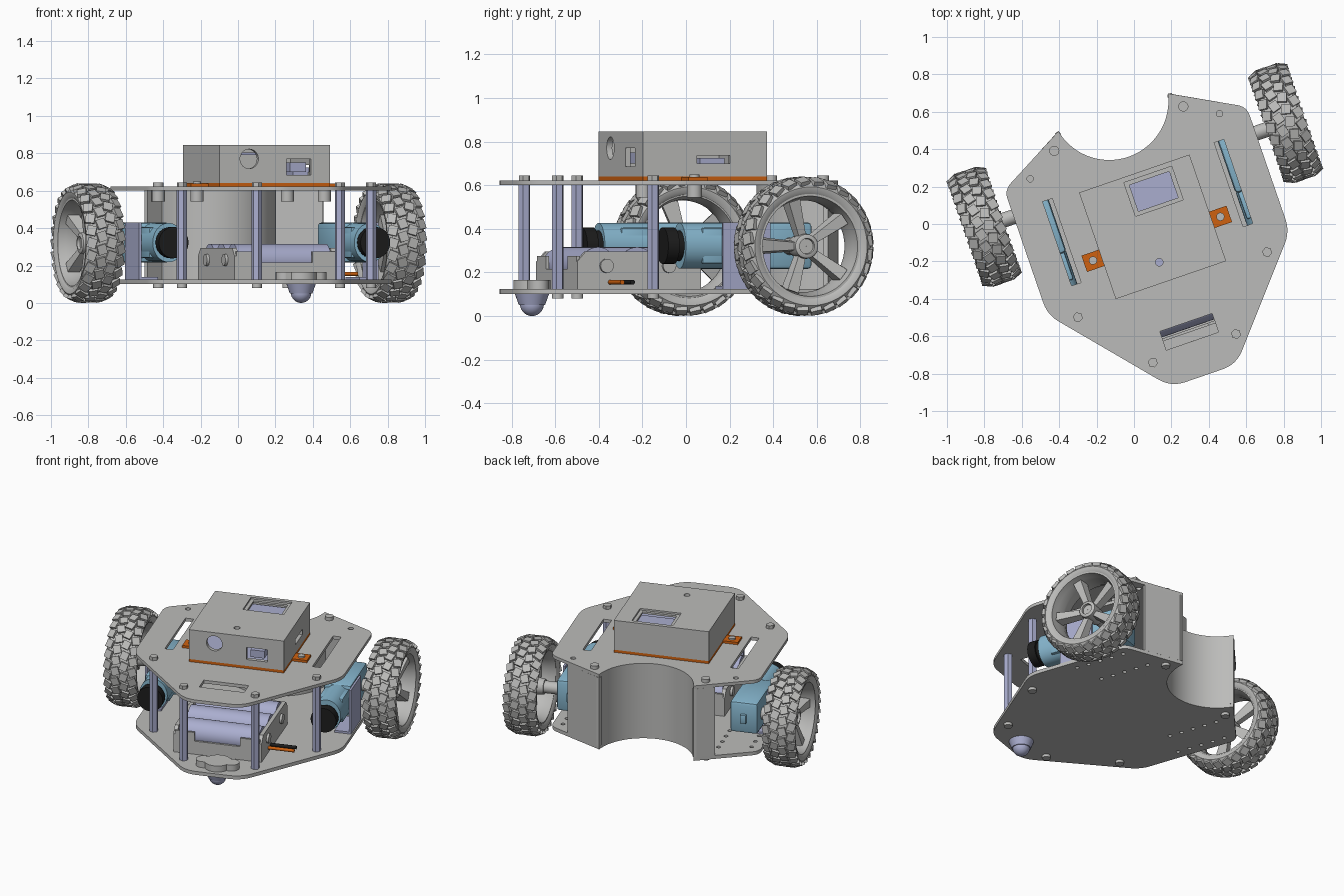
import bpy, bmesh, math
from mathutils import Matrix, Vector

if "Cube" in bpy.data.objects:
    bpy.data.objects.remove(bpy.data.objects["Cube"])

# The robot is built in its own frame (axle along x), then turned 19 degrees at the end
PLACE = Matrix.Translation((0.004, 0.262, 0)) @ Matrix.Rotation(math.radians(19), 4, 'Z')

def material(name, rgb):
    m = bpy.data.materials.new(name)
    m.diffuse_color = (*rgb, 1)
    m.use_nodes = True
    m.node_tree.nodes["Principled BSDF"].inputs["Base Color"].default_value = m.diffuse_color
    return m

GREY = material("light_grey", (0.50, 0.50, 0.49))
BLUE = material("motor_blue", (0.24, 0.47, 0.62))
LILAC = material("pale_lilac", (0.40, 0.42, 0.62))
ORANGE = material("orange", (0.62, 0.12, 0.005))
BLACK = material("black", (0.012, 0.012, 0.012))

def finish(name, bm, mat):
    bmesh.ops.recalc_face_normals(bm, faces=bm.faces)
    me = bpy.data.meshes.new(name)
    bm.to_mesh(me)
    bm.free()
    me.materials.append(mat)
    ob = bpy.data.objects.new(name, me)
    bpy.context.collection.objects.link(ob)
    return ob

def box(bm, x0, x1, y0, y1, z0, z1, bevel=0):
    mtx = Matrix.Translation(((x0+x1)/2, (y0+y1)/2, (z0+z1)/2)) @ Matrix.Diagonal((abs(x1-x0), abs(y1-y0), abs(z1-z0), 1))
    vs = bmesh.ops.create_cube(bm, size=1, matrix=mtx)['verts']
    if bevel:
        es = {e for v in vs for e in v.link_edges}
        bmesh.ops.bevel(bm, geom=list(es), offset=bevel, segments=2, profile=0.5, affect='EDGES')

def cyl(bm, c, r, h, axis='z', n=24, r2=None, flat=1):
    rot = {'z': Matrix(), 'x': Matrix.Rotation(math.pi/2, 4, 'Y'), 'y': Matrix.Rotation(math.pi/2, 4, 'X')}[axis]
    mtx = Matrix.Translation(c) @ Matrix.Diagonal((flat, 1, 1, 1)) @ rot
    bmesh.ops.create_cone(bm, cap_ends=True, segments=n, radius1=r, radius2=r if r2 is None else r2, depth=h, matrix=mtx)

def prism(bm, pts, a, b, axis='z'):
    f = (lambda p, t: (p[0], p[1], t)) if axis == 'z' else (lambda p, t: (t, p[0], p[1]))
    lo = [bm.verts.new(f(p, a)) for p in pts]
    hi = [bm.verts.new(f(p, b)) for p in pts]
    bm.faces.new(lo)
    bm.faces.new(hi)
    for i in range(len(pts)):
        j = (i+1) % len(pts)
        bm.faces.new((lo[i], lo[j], hi[j], hi[i]))

def lathe(bm, prof, c, sx, n=64):
    # closed (x, radius) profile turned about the x axis
    rings = []
    for k in range(n):
        t = 2*math.pi*k/n
        rings.append([bm.verts.new((c[0]+sx*x, c[1]+r*math.cos(t), c[2]+r*math.sin(t))) for x, r in prof])
    for k in range(n):
        a, b = rings[k], rings[(k+1) % n]
        for i in range(len(prof)):
            j = (i+1) % len(prof)
            bm.faces.new((a[i], a[j], b[j], b[i]))

def cut(ob, bm):
    cutter = finish("cutter", bm, GREY)
    cutter.hide_render = True
    mod = ob.modifiers.new("cut", 'BOOLEAN')
    mod.object, mod.operation, mod.solver = cutter, 'DIFFERENCE', 'EXACT'
    dg = bpy.context.evaluated_depsgraph_get()
    me = bpy.data.meshes.new_from_object(ob.evaluated_get(dg))
    ob.modifiers.clear()
    ob.data = me
    bpy.data.objects.remove(cutter)

def fillet(p, q, s, d):
    p, q, s = Vector(p), Vector(q), Vector(s)
    a, b = q+(p-q).normalized()*d, q+(s-q).normalized()*d
    return [tuple(a*(1-t)**2 + q*2*t*(1-t) + b*t*t) for t in [i/6 for i in range(7)]]

# Chassis plates with a round bay at the back
def arc(r):
    return [(r*math.cos(t), 0.42+r*math.sin(t)) for t in [math.radians(-168+156*i/36) for i in range(37)]]

TIP, C1, C2, C3 = (0.31, 0.355), (0.685, 0.15), (0.685, -0.555), (0.185, -1.135)
half = fillet(TIP, C1, C2, 0.05) + fillet(C1, C2, C3, 0.07) + fillet(C2, C3, (-0.185, -1.135), 0.08)
outline = arc(0.317) + half + [(-x, y) for x, y in reversed(half)]
POSTS = [(s*x, y) for s in (-1, 1) for x, y in ((0.535, -0.62), (0.235, -0.98))]
REAR = [(s*0.365, 0.262) for s in (-1, 1)]

bm = bmesh.new(); prism(bm, outline, 0.60, 0.622)
top_plate = finish("top_plate", bm, GREY)
bm = bmesh.new()
for s in (-1, 1):
    box(bm, s*0.458, s*0.512, -0.45, 0.025, 0.5, 0.7)
    cyl(bm, (s*0.535, 0.163, 0.61), 0.017, 0.2)
box(bm, -0.145, 0.15, -0.94, -0.835, 0.5, 0.7)
cut(top_plate, bm)

bm = bmesh.new(); prism(bm, outline, 0.10, 0.124)
bottom_plate = finish("bottom_plate", bm, GREY)
bm = bmesh.new()
for s in (-1, 1):
    for i in range(5):
        cyl(bm, (s*0.42, 0.16-0.085*i, 0.11), 0.013, 0.1, n=12)
        cyl(bm, (s*0.62, 0.10-0.085*i, 0.11), 0.013, 0.1, n=12)
cut(bottom_plate, bm)

# Curved rear wall with flat returns on the two horns
bm = bmesh.new()
prism(bm, arc(0.317) + arc(0.337)[::-1], 0.124, 0.60)
d = (Vector(C1)-Vector(TIP)).normalized()
n = Vector((d.y, -d.x))*0.022
for s, length in ((1, 0.28), (-1, 0.14)):
    q = [Vector(TIP), Vector(TIP)+d*length, Vector(TIP)+d*length+n, Vector(TIP)+n]
    prism(bm, [(s*p.x, p.y) for p in q], 0.124, 0.60)
finish("rear_wall", bm, GREY)

# Hex standoffs with screws and nuts
bm = bmesh.new()
for x, y in POSTS:
    cyl(bm, (x, y, 0.362), 0.028, 0.476, n=6)
finish("standoffs", bm, LILAC)
bm = bmesh.new()
for x, y in POSTS + REAR:
    cyl(bm, (x, y, 0.633), 0.027, 0.024, n=6 if (x, y) in POSTS else 20)
    cyl(bm, (x, y, 0.091), 0.027, 0.02, n=20)
for x, y in REAR + [(-0.36, -0.36), (0.36, -0.36)]:
    cyl(bm, (x, y, 0.572), 0.035, 0.058, n=16)
finish("screws", bm, GREY)

# Wheels, motors, brackets on both sides
TYRE = [(-.088, .235), (-.1, .25), (-.104, .272), (-.085, .297), (-.045, .305), (.045, .305), (.085, .297), (.104, .272), (.1, .25), (.088, .235)]
RIM = [(-.09, .245), (.092, .245), (.092, .23), (.05, .222), (.0, .21), (-.05, .215), (-.09, .23)]
HUB = [(-.085, .02), (-.085, .05), (.0, .06), (.045, .055), (.05, .045), (.05, .036), (.035, .034), (.035, .001), (-.085, .001)]
for s, side in ((-1, "left"), (1, "right")):
    c = (s*0.852, 0, 0.32)
    bm = bmesh.new()
    lathe(bm, TYRE, c, s)
    for k in range(28):
        for row, x in enumerate((-.08, -.027, .027, .08)):
            t = 2*math.pi*(k + 0.5*(row % 2))/28
            edge = row in (0, 3)
            mtx = (Matrix.Translation((c[0]+x, 0, 0.32)) @ Matrix.Rotation(t, 4, 'X')
                   @ Matrix.Translation((0, 0, 0.298 if edge else 0.308))
                   @ Matrix.Rotation((0.42 if x > 0 else -0.42) if edge else 0, 4, 'Y')
                   @ Matrix.Rotation(0.3 if row % 2 else -0.3, 4, 'Z')
                   @ Matrix.Diagonal((0.05, 0.052, 0.02, 1)))
            bmesh.ops.create_cube(bm, size=1, matrix=mtx)
    finish(side + "_tyre", bm, GREY)
    bm = bmesh.new()
    lathe(bm, RIM, c, s)
    lathe(bm, HUB, c, s, 32)
    for k in range(5):
        # tapered spoke, dished towards the hub
        rot = Matrix.Translation(c) @ Matrix.Rotation(2*math.pi*k/5+0.3, 4, 'X')
        vs = [bm.verts.new(rot @ Vector((s*x, w, r))) for r, h, x0, x1 in ((0.045, 0.024, -0.02, 0.025), (0.218, 0.04, 0.0, 0.06))
              for x, w in ((x0, -h), (x1, -h*0.7), (x1, h*0.7), (x0, h))]
        for f in ((0, 1, 2, 3), (4, 5, 6, 7), (0, 1, 5, 4), (1, 2, 6, 5), (2, 3, 7, 6), (3, 0, 4, 7)):
            bm.faces.new([vs[i] for i in f])
    finish(side + "_rim", bm, GREY)
    bm = bmesh.new()
    cyl(bm, (s*0.715, 0, 0.32), 0.04, 0.12, 'x')
    finish(side + "_axle", bm, GREY)
    bm = bmesh.new()
    box(bm, s*0.478, s*0.662, -0.27, 0.11, 0.215, 0.43, 0.02)
    box(bm, s*0.55, s*0.59, 0.10, 0.13, 0.29, 0.35, 0.005)
    cyl(bm, (s*0.57, -0.385, 0.3225), 0.105, 0.24, 'y', 32, flat=0.86)
    box(bm, s*0.49, s*0.65, -0.42, -0.25, 0.24, 0.405, 0.01)
    finish(side + "_motor", bm, BLUE)
    bm = bmesh.new()
    cyl(bm, (s*0.57, -0.515, 0.3225), 0.07, 0.04, 'y', 24)
    cyl(bm, (s*0.57, -0.56, 0.3225), 0.084, 0.055, 'y', 24)
    finish(side + "_motor_cap", bm, BLACK)
    bm = bmesh.new()
    box(bm, s*0.664, s*0.678, -0.33, -0.10, 0.124, 0.43)
    box(bm, s*0.57, s*0.678, -0.33, -0.10, 0.124, 0.138)
    finish(side + "_motor_bracket", bm, LILAC)

# Battery holder with three cells lying across
bm = bmesh.new()
box(bm, -0.33, 0.25, -0.89, -0.29, 0.124, 0.14)
end = [(-0.89, 0.13), (-0.89, 0.25), (-0.85, 0.295), (-0.33, 0.295), (-0.29, 0.25), (-0.29, 0.13)]
for a, b in ((-0.33, -0.305), (0.225, 0.25)):
    prism(bm, end, a, b, 'x')
for y in (-0.89, -0.305):
    box(bm, -0.32, 0.24, y, y+0.015, 0.13, 0.215)
    for a, b in ((-0.32, -0.19), (0.11, 0.24)):
        box(bm, a, b, y, y+0.015, 0.21, 0.275)
for y in (-0.75, -0.447):
    cyl(bm, (0.255, y, 0.23), 0.032, 0.02, 'x', 20)
    cyl(bm, (-0.335, y, 0.23), 0.032, 0.02, 'x', 20)
finish("battery_holder", bm, GREY)
bm = bmesh.new()
for y in (-0.78, -0.59, -0.40):
    cyl(bm, (-0.04, y, 0.228), 0.088, 0.525, 'x', 32)
finish("battery_cells", bm, LILAC)
for name, y, m in (("positive_wire", -0.73, ORANGE), ("negative_wire", -0.68, BLACK)):
    bm = bmesh.new()
    cyl(bm, (0.33, y, 0.155), 0.011, 0.18, 'x', 12)
    finish(name, bm, m)

# Ball caster under the nose
bm = bmesh.new()
cyl(bm, (0, -1.024, 0.145), 0.085, 0.042, n=32)
box(bm, -0.10, 0.10, -1.07, -0.978, 0.124, 0.166)
for s in (-1, 1):
    cyl(bm, (s*0.095, -1.024, 0.145), 0.046, 0.042, n=20)
finish("caster_mount", bm, GREY)
bm = bmesh.new()
cyl(bm, (0, -1.024, 0.075), 0.06, 0.05, n=32, r2=0.078)
bmesh.ops.create_uvsphere(bm, u_segments=24, v_segments=14, radius=0.055, matrix=Matrix.Translation((0, -1.024, 0.055)))
finish("caster_ball", bm, LILAC)

# Electronics case on an orange tray with two screw tabs
bm = bmesh.new()
box(bm, -0.312, 0.312, -0.594, 0.008, 0.622, 0.64)
for s in (-1, 1):
    box(bm, s*0.31, s*0.41, -0.407, -0.315, 0.622, 0.638)
finish("case_tray", bm, ORANGE)
bm = bmesh.new()
for s in (-1, 1):
    cyl(bm, (s*0.36, -0.36, 0.642), 0.022, 0.012, n=16)
finish("tab_screws", bm, GREY)
bm = bmesh.new(); box(bm, -0.312, 0.312, -0.594, 0.008, 0.64, 0.845)
case = finish("electronics_case", bm, GREY)
bm = bmesh.new(); box(bm, -0.285, 0.285, -0.567, -0.019, 0.60, 0.82)
cut(case, bm)
bm = bmesh.new(); box(bm, -0.068, 0.202, -0.21, -0.02, 0.833, 0.9)
cut(case, bm)
bm = bmesh.new()
box(bm, -0.045, 0.18, -0.19, -0.042, 0.80, 0.9)
cyl(bm, (-0.028, -0.484, 0.84), 0.02, 0.1, n=20)
cyl(bm, (-0.145, -0.59, 0.77), 0.052, 0.1, 'y', 32)
box(bm, 0.065, 0.205, -0.64, -0.55, 0.685, 0.77)
box(bm, 0.27, 0.36, -0.33, -0.17, 0.70, 0.737)
cut(case, bm)
bm = bmesh.new()
box(bm, -0.06, 0.20, -0.20, -0.03, 0.79, 0.805)
box(bm, 0.09, 0.18, -0.58, -0.45, 0.70, 0.75)
box(bm, -0.27, 0.27, -0.55, -0.03, 0.65, 0.67)
box(bm, 0.2, 0.29, -0.31, -0.19, 0.67, 0.725)
finish("circuit_board", bm, LILAC)

# Turn everything into place and smooth the round parts
for ob in bpy.context.scene.objects:
    ob.data.transform(PLACE)
    ob.data.shade_smooth()
    ob.data.set_sharp_from_angle(angle=math.radians(32))
